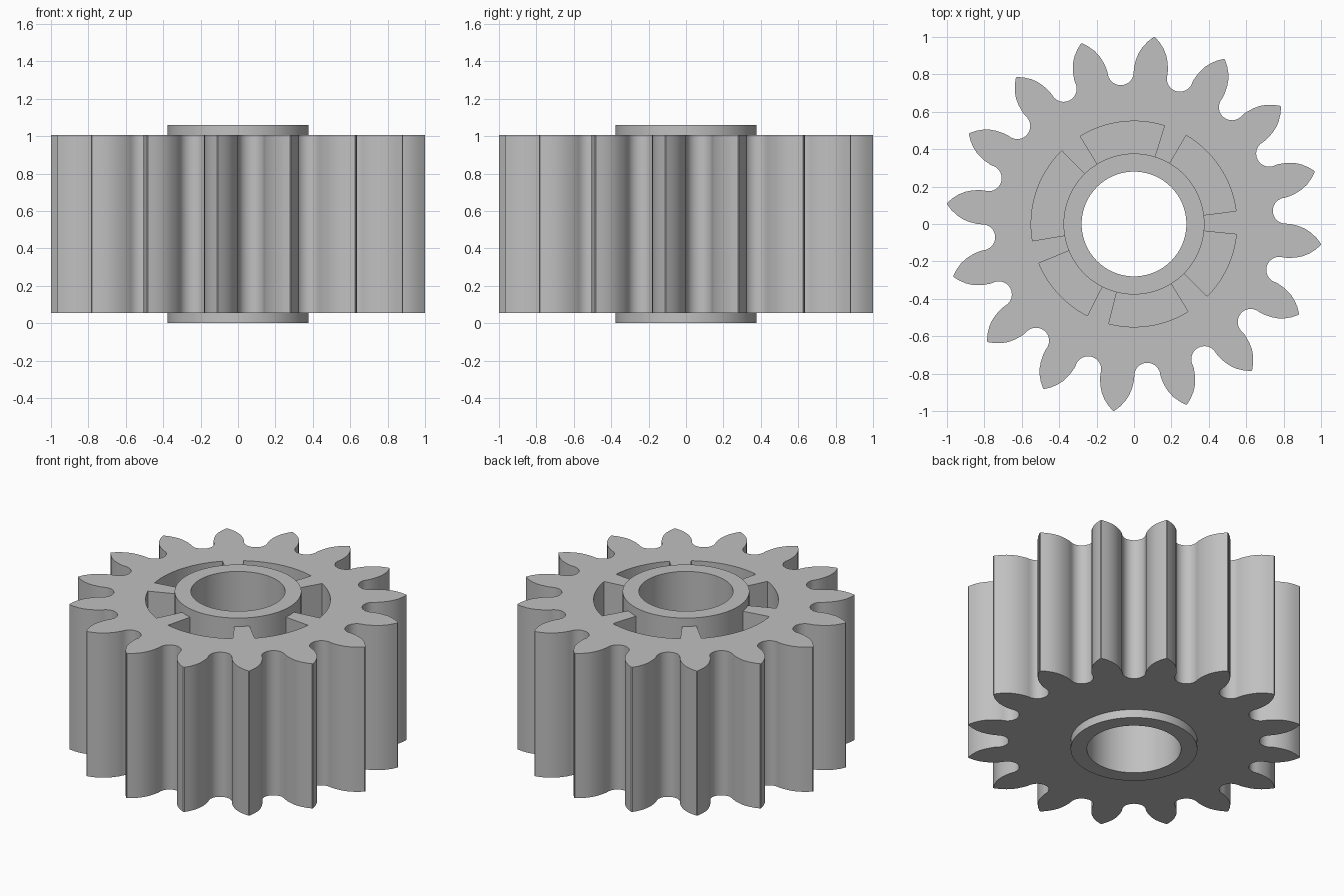
import bpy
import bmesh
from math import sin, cos, radians, pi

if "Cube" in bpy.data.objects:
    bpy.data.objects.remove(bpy.data.objects["Cube"], do_unlink=True)

TEETH = 16
PITCH = 360 / TEETH
FIRST_TIP = -6.25
BOTTOM, TOP, HEIGHT = 0.055, 1.005, 1.06
BORE, HUB, POCKET = 0.28, 0.377, 0.55
POCKET_FLOOR = 0.5

steel = bpy.data.materials.new("plain grey")
steel.use_nodes = True
grey = (0.53, 0.53, 0.53, 1)
steel.diffuse_color = grey
steel.node_tree.nodes["Principled BSDF"].inputs["Base Color"].default_value = grey


def polar(r, degrees):
    return r * cos(radians(degrees)), r * sin(radians(degrees))


def make_object(name, bm):
    bmesh.ops.recalc_face_normals(bm, faces=bm.faces)
    mesh = bpy.data.meshes.new(name)
    bm.to_mesh(mesh)
    bm.free()
    mesh.materials.append(steel)
    obj = bpy.data.objects.new(name, mesh)
    bpy.context.collection.objects.link(obj)
    return obj


def prism(name, outline, z0, z1):
    bm = bmesh.new()
    face = bm.faces.new([bm.verts.new((x, y, z0)) for x, y in outline])
    new = bmesh.ops.extrude_face_region(bm, geom=[face])["geom"]
    moved = [v for v in new if isinstance(v, bmesh.types.BMVert)]
    bmesh.ops.translate(bm, verts=moved, vec=(0, 0, z1 - z0))
    return make_object(name, bm)


def circle(r, count=96):
    return [polar(r, 360 * i / count) for i in range(count)]


def smooth(obj):
    bpy.ops.object.select_all(action='DESELECT')
    obj.select_set(True)
    bpy.context.view_layer.objects.active = obj
    bpy.ops.object.shade_smooth_by_angle(angle=radians(30))


# Tooth flank: radius and angle from the tooth's centre line
flank = [(1.005, 0.2), (0.98, 1.8), (0.95, 3.35), (0.92, 4.5),
         (0.89, 5.3), (0.86, 5.9), (0.835, 6.25)]
GAP_CENTRE, GAP_RADIUS = 0.815, 0.07

# Gear outline: rising flank, falling flank, round gap
outline = []
for t in range(TEETH):
    tip = FIRST_TIP + t * PITCH
    outline += [polar(r, tip - a) for r, a in reversed(flank)]
    outline += [polar(r, tip + a) for r, a in flank]
    mid = tip + PITCH / 2
    cx, cy = polar(GAP_CENTRE, mid)
    for i in range(13):
        dx, dy = polar(GAP_RADIUS, mid - 90 - 180 * i / 12)
        outline.append((cx + dx, cy + dy))
gear = prism("toothed_body", outline, BOTTOM, TOP)

# Cutters: centre hole and uneven pockets around the hub
cutters = [prism("bore_cutter", circle(HUB - 0.01), -0.2, 1.3)]
for start, end in [(7.3, 59.5), (72.8, 121.5), (134.6, 189.4),
                   (202.4, 243), (255.8, 301.7), (315.4, 354.2)]:
    angles = [start + (end - start) * i / 16 for i in range(17)]
    sector = [polar(POCKET, a) for a in angles]
    sector += [polar(HUB - 0.05, a) for a in reversed(angles)]
    cutters.append(prism("pocket_cutter", sector, POCKET_FLOOR, 1.3))

bpy.context.view_layer.objects.active = gear
for cutter in cutters:
    cutter.hide_render = True
    mod = gear.modifiers.new("cut", 'BOOLEAN')
    mod.operation = 'DIFFERENCE'
    mod.solver = 'EXACT'
    mod.object = cutter
    bpy.ops.object.modifier_apply(modifier=mod.name)
    bpy.data.objects.remove(cutter, do_unlink=True)
smooth(gear)

# Hub tube: a rectangular section swept around the axis
bm = bmesh.new()
section = [(BORE, 0), (HUB, 0), (HUB, HEIGHT), (BORE, HEIGHT)]
verts = [bm.verts.new((r, 0, z)) for r, z in section]
edges = [bm.edges.new((verts[i], verts[(i + 1) % 4])) for i in range(4)]
bmesh.ops.spin(bm, geom=verts + edges, cent=(0, 0, 0), axis=(0, 0, 1),
               angle=2 * pi, steps=96, use_duplicate=False)
bmesh.ops.remove_doubles(bm, verts=bm.verts, dist=0.0001)
smooth(make_object("hub_tube", bm))
